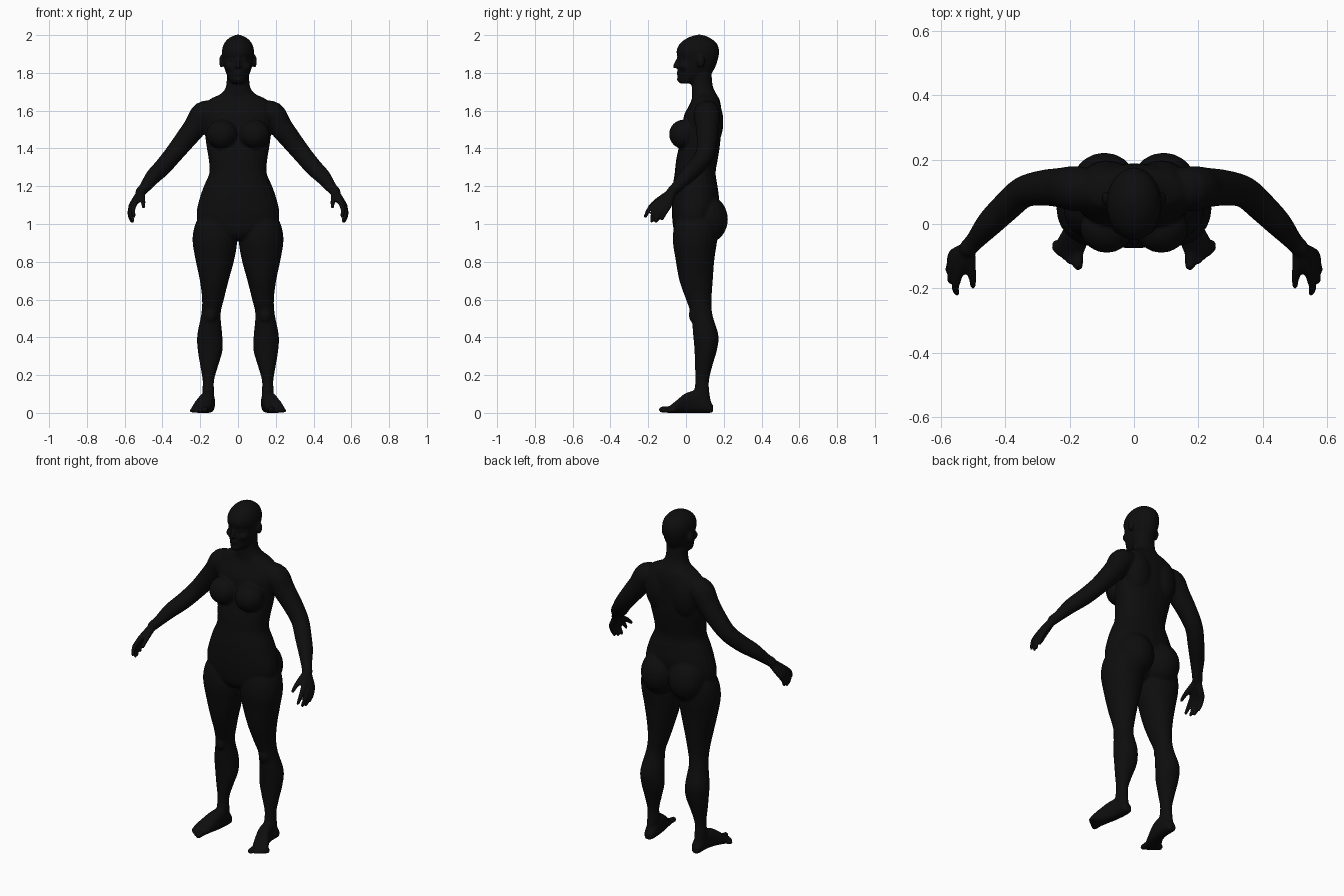
import bpy, bmesh
from math import sin, cos, pi, copysign
from mathutils import Vector, Matrix

cube = bpy.data.objects.get("Cube")
if cube:
    bpy.data.objects.remove(cube, do_unlink=True)

skin = bpy.data.materials.new("near_black")
skin.use_nodes = True
colour = (0.004, 0.004, 0.004, 1)
skin.diffuse_color = colour
skin.node_tree.nodes["Principled BSDF"].inputs["Base Color"].default_value = colour

SEG = 24


def refine(rows, steps=4):
    """Insert smooth in-between rows (Catmull-Rom)."""
    rows = [Vector(r) for r in rows]
    out = []
    for i in range(len(rows) - 1):
        a, b = rows[max(i - 1, 0)], rows[i]
        c, d = rows[i + 1], rows[min(i + 2, len(rows) - 1)]
        for s in range(steps):
            t = s / steps
            out.append(0.5 * (2 * b + (c - a) * t + (2 * a - 5 * b + 4 * c - d) * t * t
                              + (3 * b - a - 3 * c + d) * t ** 3))
    return out + [rows[-1]]


def skin_rings(bm, rings, power=1.0):
    """Bridge elliptical rings given as centre and two half axes."""
    loops = []
    for centre, u, v in rings:
        loop = []
        for i in range(SEG):
            c, s = cos(2 * pi * i / SEG), sin(2 * pi * i / SEG)
            c, s = copysign(abs(c) ** power, c), copysign(abs(s) ** power, s)
            loop.append(bm.verts.new(centre + u * c + v * s))
        loops.append(loop)
    for a, b in zip(loops, loops[1:]):
        for i in range(SEG):
            j = (i + 1) % SEG
            bm.faces.new((a[i], a[j], b[j], b[i]))
    bm.faces.new(loops[0][::-1])
    bm.faces.new(loops[-1])


def column(bm, rows, power=1.0):
    """Upright form from rows of height, left, right, front, back."""
    rings = []
    for z, x0, x1, y0, y1 in refine(rows):
        rings.append((Vector(((x0 + x1) / 2, (y0 + y1) / 2, z)),
                      Vector(((x1 - x0) / 2, 0, 0)), Vector((0, (y1 - y0) / 2, 0))))
    skin_rings(bm, rings, power)


def limb(bm, rows):
    """Round tube from rows of x, y, z, radius, with ball ends."""
    rows = refine(rows)
    points = [Vector(r[:3]) for r in rows]
    rings = []
    for i, p in enumerate(points):
        t = (points[min(i + 1, len(points) - 1)] - points[max(i - 1, 0)]).normalized()
        u = t.cross(Vector((0, 1, 0.3))).normalized()
        rings.append((p, u * rows[i][3], t.cross(u) * rows[i][3]))
    skin_rings(bm, rings)
    for r in (rows[0], rows[-1]):
        ball(bm, r[:3], (r[3],) * 3)


def ball(bm, centre, radii):
    m = Matrix.Translation(centre) @ Matrix.Diagonal((*radii, 1))
    bmesh.ops.create_uvsphere(bm, u_segments=20, v_segments=12, radius=1, matrix=m)


bm = bmesh.new()

# Arm
limb(bm, [(.12, .11, 1.59, .06), (.18, .11, 1.58, .07), (.226, .113, 1.515, .062),
          (.285, .112, 1.44, .055), (.345, .098, 1.365, .049), (.40, .05, 1.30, .046),
          (.45, 0, 1.25, .041), (.492, -.05, 1.195, .03), (.515, -.075, 1.17, .028)])
# Palm, as a fan of overlapping tubes, each carrying on into a finger
wrist = Vector((.513, -.075, 1.168))
fingers = [((.545, -.155, 1.112), (.555, -.195, 1.078), (.55, -.215, 1.04)),
           ((.56, -.137, 1.10), (.569, -.172, 1.06), (.556, -.182, 1.016)),
           ((.566, -.115, 1.095), (.573, -.145, 1.05), (.563, -.157, 1.014)),
           ((.562, -.092, 1.093), (.57, -.113, 1.057), (.565, -.126, 1.026))]
for knuckle, middle, tip in fingers:
    limb(bm, [(*wrist, .022), (*wrist.lerp(Vector(knuckle), .6), .019), (*knuckle, .0155)])
    limb(bm, [(*knuckle, .015), (*middle, .0125), (*tip, .0095)])
limb(bm, [(*wrist, .02), (.508, -.125, 1.14, .017), (.502, -.165, 1.115, .013),
          (.50, -.192, 1.092, .010)])

# Leg
column(bm, [(1.06, .05, .19, -.03, .14), (1.0, .02, .226, -.06, .165),
            (.915, .004, .241, -.07, .165), (.81, .02, .225, -.055, .15),
            (.70, .05, .202, -.035, .142), (.60, .075, .19, 0, .135),
            (.52, .092, .195, .027, .14), (.41, .083, .216, .038, .172),
            (.33, .082, .213, .045, .163), (.25, .105, .20, .047, .14),
            (.17, .127, .187, .05, .122), (.10, .126, .19, .04, .125),
            (.03, .13, .188, .03, .14)])
# Kneecap
ball(bm, (.145, .05, .52), (.035, .035, .05))

# Foot from rows of y, centre x, half width, height
foot = []
for y, x, w, h in refine([(.143, .158, .018, .04), (.12, .157, .032, .07),
                          (.06, .158, .036, .115), (0, .17, .041, .105),
                          (-.05, .19, .048, .066), (-.085, .20, .046, .038),
                          (-.10, .20, .035, .026)]):
    foot.append((Vector((x, y, h / 2)), Vector((w, 0, 0)), Vector((0, 0, h / 2))))
skin_rings(bm, foot, .8)
# Toes
for i in range(5):
    size = .017 if i == 0 else .0125 - .0005 * i
    x = .172 if i == 0 else .182 + .0155 * i
    limb(bm, [(x, -.06, size + .004, size), (x + .002, -.128 + .013 * i, size, size * .95)])

# Bust, buttock and shoulder blade
ball(bm, (.085, -.012, 1.475), (.083, .078, .078))
ball(bm, (.092, .115, 1.025), (.105, .107, .125))
ball(bm, (.085, .125, 1.54), (.085, .073, .14))
# Ear, eye and cheek
ball(bm, (.088, .078, 1.86), (.012, .022, .034))
ball(bm, (.032, -.022, 1.872), (.015, .014, .011))
ball(bm, (.04, -.005, 1.835), (.028, .03, .026))

# Mirror the paired parts
pair = bmesh.ops.duplicate(bm, geom=bm.verts[:] + bm.edges[:] + bm.faces[:])
for item in pair["geom"]:
    if isinstance(item, bmesh.types.BMVert):
        item.co.x *= -1


def centred(rows):
    return [(z, -w, w, front, back) for z, w, front, back in rows]


# Torso and neck
column(bm, centred([(.915, .07, -.03, .10), (.95, .14, -.06, .13), (1.0, .205, -.07, .15),
                    (1.06, .219, -.075, .165), (1.13, .205, -.075, .175),
                    (1.20, .181, -.07, .167), (1.27, .152, -.06, .157),
                    (1.34, .155, -.052, .168), (1.42, .168, -.035, .18),
                    (1.50, .178, -.02, .186), (1.57, .185, -.012, .188),
                    (1.62, .18, .012, .186), (1.66, .15, .03, .177),
                    (1.69, .09, .032, .16), (1.73, .063, .03, .142),
                    (1.80, .06, .03, .135)]), .92)
# Head
column(bm, centred([(1.743, .025, -.03, .04), (1.757, .043, -.044, .08),
                    (1.79, .06, -.042, .128), (1.83, .073, -.044, .155),
                    (1.875, .081, -.040, .17), (1.90, .085, -.05, .175),
                    (1.93, .083, -.047, .174), (1.96, .071, -.028, .16),
                    (1.985, .047, .008, .128), (1.997, .022, .04, .10),
                    (2.003, .004, .066, .074)]))
# Nose, lips and chin
limb(bm, [(0, -.036, 1.885, .009), (0, -.05, 1.855, .010), (0, -.06, 1.833, .011)])
ball(bm, (0, -.042, 1.834), (.02, .014, .010))
ball(bm, (0, -.038, 1.803), (.025, .013, .007))
ball(bm, (0, -.036, 1.790), (.021, .013, .007))
ball(bm, (0, -.03, 1.765), (.024, .019, .014))

bmesh.ops.recalc_face_normals(bm, faces=bm.faces)
mesh = bpy.data.meshes.new("body")
bm.to_mesh(mesh)
bm.free()
body = bpy.data.objects.new("body", mesh)
bpy.context.collection.objects.link(body)
mesh.materials.append(skin)

# Fuse the forms into one continuous smooth skin
fuse = body.modifiers.new("fuse", 'REMESH')
fuse.mode = 'VOXEL'
fuse.voxel_size = .0065
fuse.use_smooth_shade = True
soften = body.modifiers.new("soften", 'SMOOTH')
soften.factor = .5
soften.iterations = 5

bpy.ops.object.select_all(action='DESELECT')
body.select_set(True)
bpy.context.view_layer.objects.active = body
bpy.ops.object.modifier_apply(modifier="fuse")
bpy.ops.object.modifier_apply(modifier="soften")
bpy.ops.object.shade_smooth()
